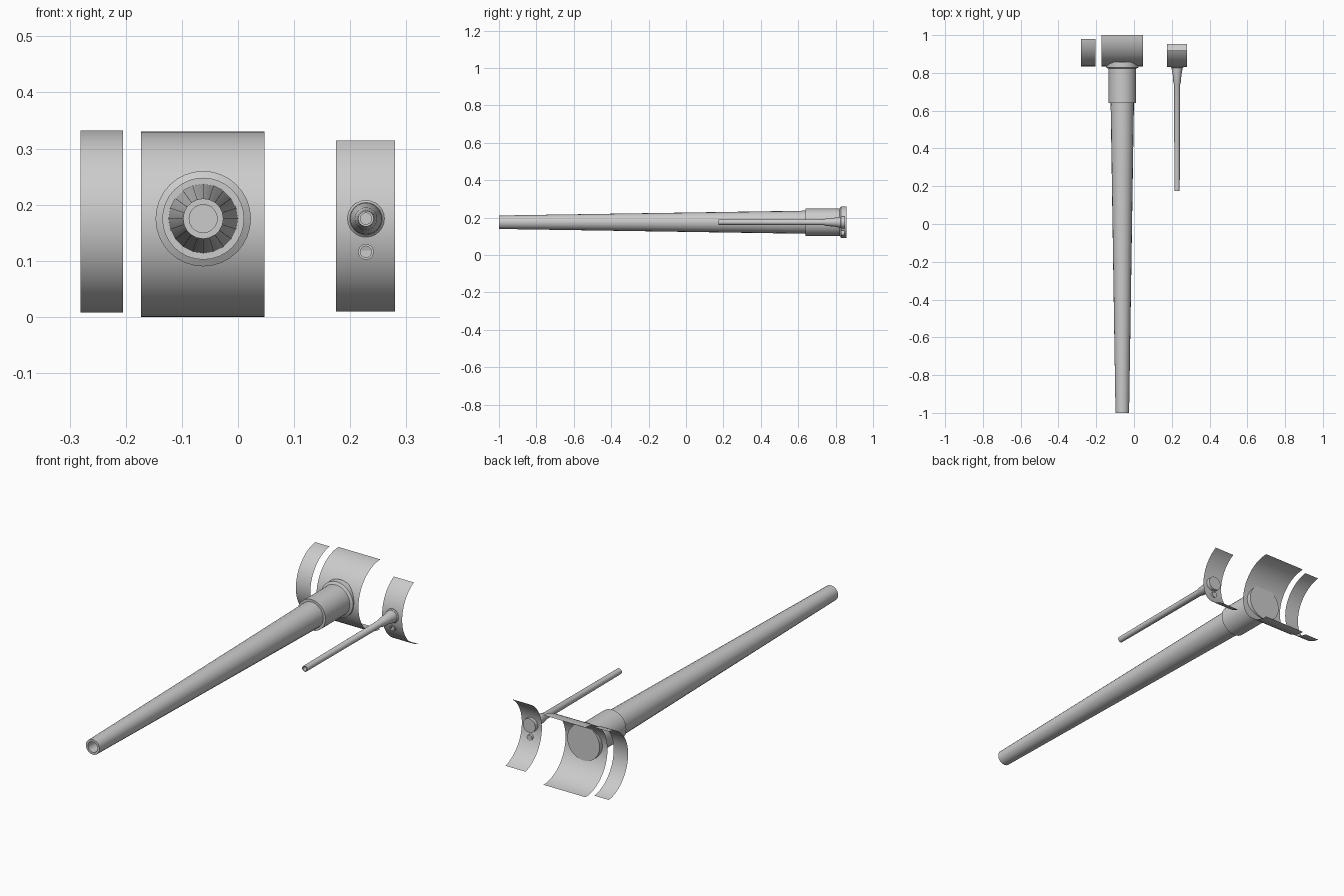
import bpy, bmesh, math

if "Cube" in bpy.data.objects:
    bpy.data.objects.remove(bpy.data.objects["Cube"])

grey = bpy.data.materials.new("steel_grey")
grey.diffuse_color = (0.6, 0.6, 0.6, 1)
grey.use_nodes = True
grey.node_tree.nodes["Principled BSDF"].inputs["Base Color"].default_value = grey.diffuse_color


def finish(name, bm, smooth=True):
    me = bpy.data.meshes.new(name)
    bm.to_mesh(me)
    bm.free()
    me.materials.append(grey)
    ob = bpy.data.objects.new(name, me)
    bpy.context.collection.objects.link(ob)
    if smooth:
        bpy.ops.object.select_all(action='DESELECT')
        ob.select_set(True)
        bpy.context.view_layer.objects.active = ob
        bpy.ops.object.shade_smooth_by_angle(angle=math.radians(30))
    return ob


def lathe(name, x, z, profile, sides, smooth=True):
    """Turn (radius, y) points, listed front to back, round an axis along y; both ends capped."""
    bm = bmesh.new()
    rings = []
    for r, y in profile:
        rings.append([bm.verts.new((x + r * math.cos(a), y, z + r * math.sin(a)))
                      for a in (2 * math.pi * i / sides for i in range(sides))])
    for a, b in zip(rings, rings[1:]):
        for i in range(sides):
            j = (i + 1) % sides
            bm.faces.new((a[i], a[j], b[j], b[i]))
    bm.faces.new(rings[0])
    bm.faces.new(rings[-1])
    bmesh.ops.recalc_face_normals(bm, faces=bm.faces)
    return finish(name, bm, smooth)


def shield(name, x0, x1, cy, cz, r, low, high, steps=32):
    """Thin curved sheet bulging to the front; angles in degrees from straight ahead."""
    bm = bmesh.new()
    rows = []
    for i in range(steps + 1):
        a = math.radians(low + (high - low) * i / steps)
        y, z = cy - r * math.cos(a), cz + r * math.sin(a)
        rows.append((bm.verts.new((x0, y, z)), bm.verts.new((x1, y, z))))
    for a, b in zip(rows, rows[1:]):
        bm.faces.new((a[0], a[1], b[1], b[0]))
    return finish(name, bm)


# curved shield sheets
shield("main_shield", -0.173, 0.047, 1.0, 0.165, 0.165, -90, 90)
shield("left_shield", -0.281, -0.205, 0.998, 0.17, 0.163, -83.5, 83.5)
shield("right_shield", 0.175, 0.280, 0.995, 0.169, 0.165, -75, 62)

# main barrel with a hollow muzzle, its sleeve and its mounting collar
GX, GZ = -0.062, 0.175
lathe("main_barrel", GX, GZ,
      [(0.025, -0.94), (0.025, -1.0), (0.036, -1.0), (0.062, 0.66)], 20)
lathe("barrel_sleeve", GX, GZ, [(0.073, 0.64), (0.073, 0.84)], 32)
lathe("barrel_collar", GX, GZ, [(0.073, 0.822), (0.085, 0.829), (0.085, 0.857)], 32)

# thin secondary barrel with flared base and flange
SX = 0.228
lathe("small_barrel", SX, GZ,
      [(0.010, 0.20), (0.010, 0.175), (0.014, 0.175), (0.016, 0.74),
       (0.020, 0.75), (0.023, 0.79), (0.028, 0.815), (0.029, 0.835)], 24)
lathe("small_barrel_flange", SX, GZ, [(0.029, 0.826), (0.033, 0.830), (0.033, 0.850)], 24)

# sight port under the small barrel
lathe("sight_port", SX, 0.116,
      [(0.010, 0.838), (0.010, 0.830), (0.014, 0.830), (0.014, 0.848)], 20)
